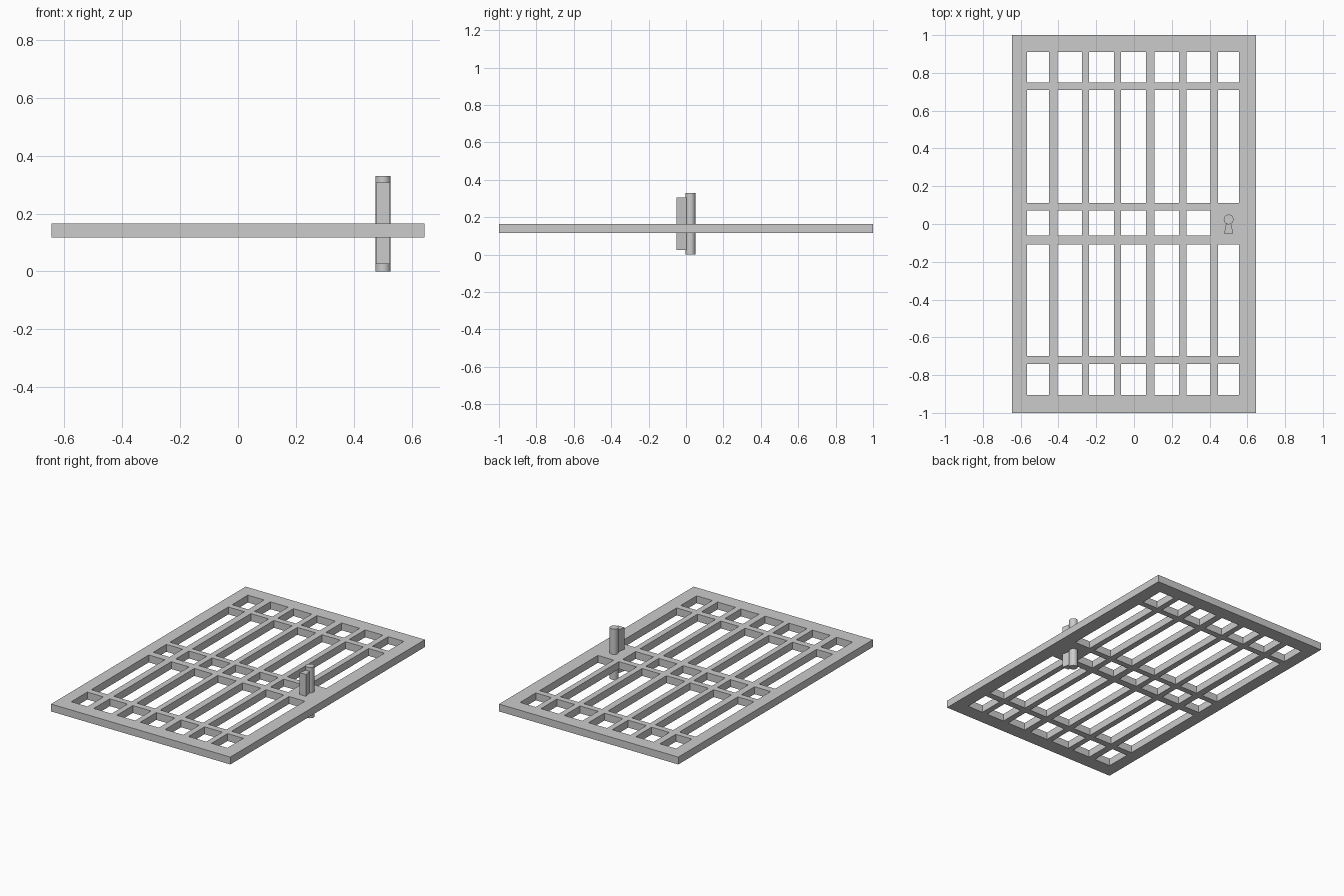
import bpy, bmesh

if "Cube" in bpy.data.objects:
    bpy.data.objects.remove(bpy.data.objects["Cube"])

Z0, Z1 = 0.117, 0.165
# Grid lines: solid strips alternate with openings
XS = [-0.645, -0.566, -0.45, -0.404, -0.276, -0.238, -0.107, -0.069, 0.064,
      0.109, 0.239, 0.278, 0.406, 0.444, 0.557, 0.645]
YS = [-1, -0.905, -0.741, -0.699, -0.109, -0.062, 0.072, 0.11, 0.709, 0.748, 0.91, 1]


def add_object(name, bm):
    bmesh.ops.recalc_face_normals(bm, faces=bm.faces[:])
    mesh = bpy.data.meshes.new(name)
    bm.to_mesh(mesh)
    bm.free()
    ob = bpy.data.objects.new(name, mesh)
    bpy.context.collection.objects.link(ob)
    return ob


def extrude_up(bm, height):
    ext = bmesh.ops.extrude_face_region(bm, geom=bm.faces[:])
    verts = [g for g in ext["geom"] if isinstance(g, bmesh.types.BMVert)]
    bmesh.ops.translate(bm, verts=verts, vec=(0, 0, height))


# Barred door with a solid lock plate in the right middle cell
bm = bmesh.new()
grid = [[bm.verts.new((x, y, Z0)) for y in YS] for x in XS]
for i in range(len(XS) - 1):
    for j in range(len(YS) - 1):
        opening = i % 2 == 1 and j % 2 == 1
        lock_plate = i == 13 and j == 5
        if not opening or lock_plate:
            bm.faces.new((grid[i][j], grid[i + 1][j], grid[i + 1][j + 1], grid[i][j + 1]))
extrude_up(bm, Z1 - Z0)
add_object("barred_door", bm)

# Round part of the keyhole
bpy.ops.mesh.primitive_cylinder_add(vertices=32, radius=0.026, depth=0.33,
                                    location=(0.501, 0.024, 0.165))
bpy.context.object.name = "keyhole_round"
bpy.ops.object.shade_smooth_by_angle()

# Flared lower part of the keyhole
bm = bmesh.new()
profile = [(0.477, -0.05), (0.525, -0.05), (0.513, 0.006), (0.489, 0.006)]
bm.faces.new([bm.verts.new((x, y, 0.025)) for x, y in profile])
extrude_up(bm, 0.282)
add_object("keyhole_flare", bm)
